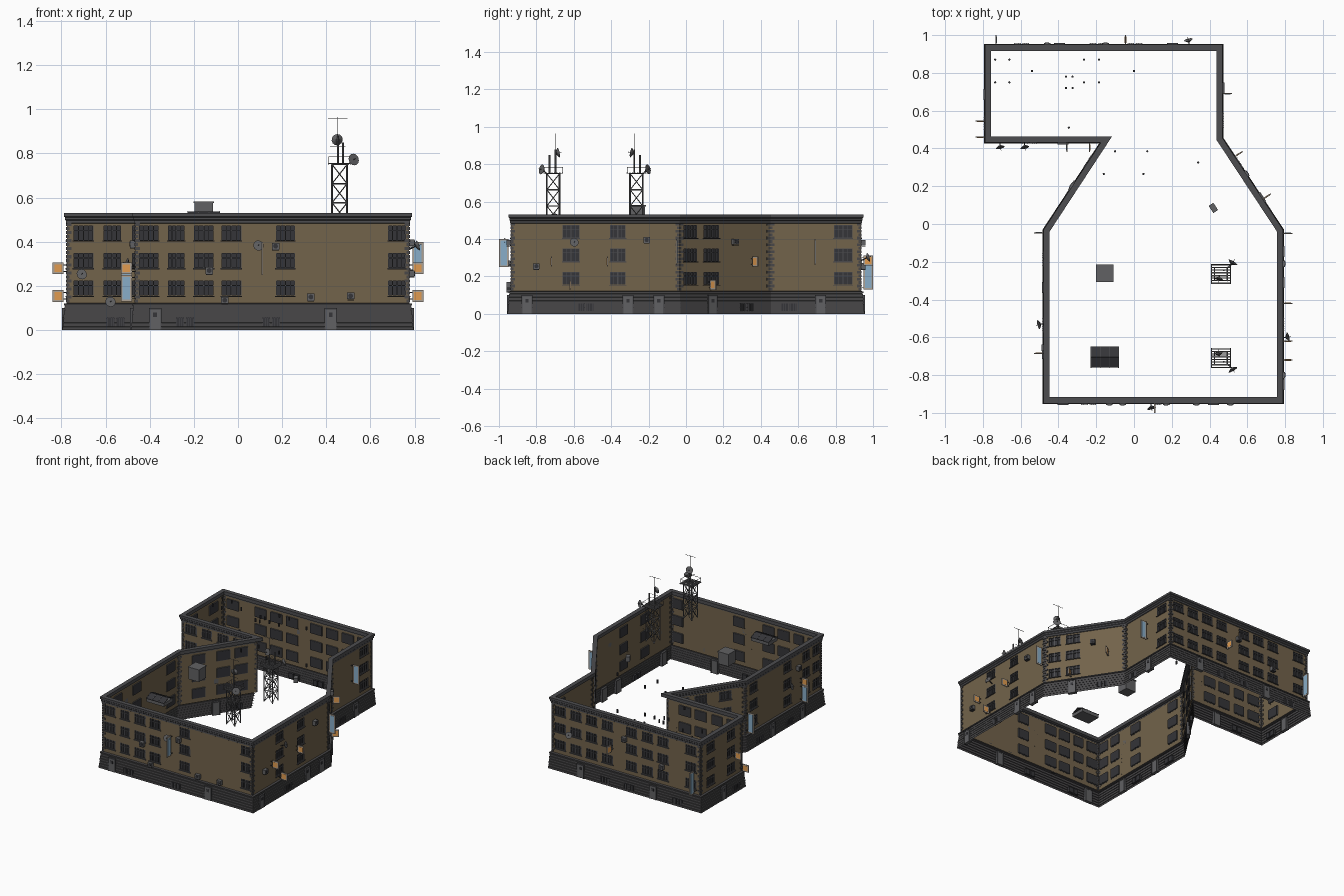
import bpy, bmesh, math
from mathutils import Vector, Matrix

if "Cube" in bpy.data.objects:
    bpy.data.objects.remove(bpy.data.objects["Cube"])

COL = {
    'brick': (0.17, 0.125, 0.07, 1), 'stone': (0.065, 0.063, 0.066, 1),
    'trim': (0.075, 0.075, 0.08, 1), 'dark': (0.035, 0.035, 0.04, 1),
    'metal': (0.12, 0.12, 0.125, 1), 'orange': (0.75, 0.33, 0.08, 1),
    'blue': (0.25, 0.42, 0.58, 1), 'tan': (0.42, 0.36, 0.3, 1)}
parts = {}


def bm_of(name, col):
    if name not in parts:
        parts[name] = (bmesh.new(), col)
    return parts[name][0]


def box(name, col, M, c, s, rot=None):
    T = M @ Matrix.Translation(c)
    if rot:
        T = T @ rot
    bmesh.ops.create_cube(bm_of(name, col), size=1, matrix=T @ Matrix.Diagonal((*s, 1)))


def rod(name, col, p, q, r, r2=None, n=6):
    p, q = Vector(p), Vector(q)
    d = q - p
    T = Matrix.Translation((p + q) / 2) @ d.to_track_quat('Z', 'Y').to_matrix().to_4x4()
    bmesh.ops.create_cone(bm_of(name, col), cap_ends=True, segments=n, radius1=r,
                          radius2=r if r2 is None else r2, depth=d.length, matrix=T)


def dish(name, c, d, r):
    c, d = Vector(c), Vector(d).normalized()
    rod(name, 'metal', c, c + d * r * .45, r * .35, r, 14)
    rod(name, 'metal', c, c + d * r * 1.1, .0015)


# footprint, counter-clockwise from the front left corner
P = [Vector(p) for p in ((-.465, -.935), (.775, -.935), (.775, -.035), (.455, .45), (.455, .935),
                         (-.775, .935), (-.775, .445), (-.15, .445), (-.465, -.035))]
N = len(P)


def normal(i):
    d = (P[(i + 1) % N] - P[i % N]).normalized()
    return Vector((d.y, -d.x))


def sweep(name, col, profile):
    # mitred moulding running round the footprint
    bm, rings = bm_of(name, col), []
    for i in range(N):
        a, b = normal(i - 1), normal(i)
        m = (a + b) / (1 + a.dot(b))
        rings.append([bm.verts.new((*(P[i] + m * o), z)) for o, z in profile])
    for i in range(N):
        r, s = rings[i], rings[(i + 1) % N]
        for k in range(len(profile) - 1):
            bm.faces.new((r[k], s[k], s[k + 1], r[k + 1]))


# coursed stone plinth with grooves
prof = []
for k in range(6):
    z, o = k * .0185, .019 - k * .0015
    prof += [(o, z), (o, z + .0145), (o - .004, z + .0155), (o - .004, z + .0185)]
sweep('stone_plinth', 'stone', prof + [(.014, .111), (.014, .119), (0, .122)])
sweep('cornice', 'trim', [(0, .482), (.005, .485), (.005, .497), (.009, .501), (.009, .511),
                          (.014, .515), (.014, .53), (-.018, .53), (-.018, .505), (0, .5)])

# wall frames: x along the wall, -y outwards
F, LEN = [], []
for i in range(N):
    d, n = (P[(i + 1) % N] - P[i]), normal(i)
    LEN.append(d.length)
    d.normalize()
    F.append(Matrix(((d.x, -n.x, 0, P[i].x), (d.y, -n.y, 0, P[i].y), (0, 0, 1, 0), (0, 0, 0, 1))))

ROWS = (.19, .315, .44)
WIN = [[(.06, .09), (.185, .075), (.31, .09), (.435, .09), (.68, .085), (1.185, .08)],
       [(.32, .09), (.57, .085)],
       [(.07, .085), (.204, .1)],
       [(.39, .1)],
       [(t, .09) for t in (.07, .2, .33, .46, .66, .79, .92, 1.15)],
       [(.12, .09), (.36, .09)],
       [(.075, .09), (.205, .08), (.34, .09), (.47, .09)],
       [(.12, .09), (.25, .09), (.43, .09)],
       [(.1, .09), (.5, .09), (.72, .08), (.84, .08)]]
DOORS = [[.09, .885], [.085, .625, .79], [.2], [.27], [.25, .85], [.25], [.4], [.3], [.3, .65]]
VENTS = [[.225, .615], [.4], [.42], [.1], [.45, .65, 1.05], [.4], [.22], [.15], [.15, .5]]
H = .068

for i in range(N):
    M, L = F[i], LEN[i]
    holes = [(t - w / 2, t + w / 2, z - H / 2, z + H / 2) for t, w in WIN[i] for z in ROWS]
    xs = sorted({0, L, *[h[0] for h in holes], *[h[1] for h in holes]})
    zs = sorted({.12, .49, *[h[2] for h in holes], *[h[3] for h in holes]})
    bm = bm_of('brick_walls', 'brick')
    for a, b in zip(xs, xs[1:]):
        for c, d in zip(zs, zs[1:]):
            x, z = (a + b) / 2, (c + d) / 2
            if any(h[0] < x < h[1] and h[2] < z < h[3] for h in holes):
                continue
            bm.faces.new([bm.verts.new(M @ Vector((u, 0, v))) for u, v in ((a, c), (b, c), (b, d), (a, d))])
    # windows: glass, frame, mullions, sill
    for a, b, c, d in holes:
        x, z, w = (a + b) / 2, (c + d) / 2, b - a
        box('window_glass', 'dark', M, (x, .008, z), (w, .001, H))
        for k in range(5):
            box('window_frames', 'trim', M, (a + w * k / 4, .004, z),
                (.003 if k % 2 else .006, .008, H))
        for v in (c, c + H * .68, d):
            box('window_frames', 'trim', M, (x, .004, v), (w, .008, .004))
        box('window_sills', 'stone', M, (x, -.003, c - .003), (w + .008, .008, .005))
    # corner stones alternate long and short
    for k in range(20):
        w = .022 if k % 2 else .012
        for x in (w / 2, L - w / 2):
            box('corner_stones', 'stone', M, (x, -.001, .131 + k * .0183), (w, .006, .014))
    # doors and basement windows
    for t in DOORS[i]:
        box('doors', 'metal', M, (t, -.009, .046), (.046, .024, .092))
        box('door_frames', 'trim', M, (t, -.009, .096), (.058, .028, .008))
        for s in (-1, 1):
            box('door_frames', 'trim', M, (t + s * .026, -.009, .048), (.006, .028, .096))
        box('door_windows', 'dark', M, (t, -.0215, .07), (.018, .003, .02))
    for t in VENTS[i]:
        for s in (-.022, .022):
            box('basement_windows', 'dark', M, (t + s, -.009, .036), (.036, .021, .04))
            for k in range(4):
                box('basement_bars', 'trim', M, (t + s - .015 + k * .01, -.0205, .036), (.002, .003, .04))


# hanging signs, fixed at right angles to the walls
def sign(i, t, z0, z1, col):
    M, z, h = F[i], (z0 + z1) / 2, z1 - z0
    box('sign_boards', 'tan' if col == 'orange' else 'metal', M, (t, -.04, z), (.006, .05, h))
    box('sign_panels_' + col, col, M, (t, -.04, z), (.008, .034, h - .018))
    for v in (z0 + .012, z1 - .012):
        box('sign_brackets', 'dark', M, (t, -.01, v), (.004, .024, .004))


for i, t, z in ((5, .39, .28), (5, .475, .155), (1, .515, .28), (1, .315, .155), (1, .215, .28),
                (2, .19, .155), (2, .46, .28), (4, .5, .285), (8, .65, .28), (6, .54, .28)):
    sign(i, t, z - .027, z + .027, 'orange')
for i, t, a, b in ((0, .575, .25, .4), (1, .885, .26, .4), (3, .24, .26, .4), (4, 1.185, .13, .3),
                   (8, .65, .13, .25), (8, .012, .14, .29), (6, .42, .26, .4)):
    sign(i, t, a, b, 'blue')

# air conditioners on the walls
for i, t, z in ((0, .635, .38), (0, .335, .27), (0, .405, .135), (0, .795, .15), (0, .975, .155),
                (1, .135, .255), (1, .725, .395), (2, .35, .385), (4, .605, .38), (4, .915, .255),
                (7, .3, .255), (8, .62, .39)):
    box('air_conditioners', 'metal', F[i], (t, -.012, z), (.034, .024, .03))
    rod('air_conditioner_fans', 'dark', F[i] @ Vector((t, -.023, z)), F[i] @ Vector((t, -.026, z)), .011, n=12)
    box('air_conditioner_brackets', 'dark', F[i], (t, -.012, z - .018), (.03, .024, .004))

# wall dishes
for i, t, z in ((0, .555, .38), (1, .335, .38), (6, .065, .25), (6, .195, .125), (8, .495, .3), (4, .165, .3)):
    c = F[i] @ Vector((t, -.03, z))
    rod('wall_dish_arms', 'dark', F[i] @ Vector((t, 0, z - .015)), c, .003)
    dish('wall_dishes', c, F[i].to_3x3() @ Vector((.25, -1, .3)), .024)

# lattice radio towers, the second mirrored
I4 = Matrix()
for cy, s in ((-.265, 1), (-.71, -1)):
    cx, h, z0, z1 = .46, .034, .49, .75
    cor = [(cx - h, cy - h), (cx + h, cy - h), (cx + h, cy + h), (cx - h, cy + h)]
    st = (z1 - z0) / 3
    for k in range(4):
        a, b = cor[k], cor[(k + 1) % 4]
        rod('tower_legs', 'metal', (*a, z0), (*a, z1), .0045, n=4)
        for j in range(3):
            u, v = z0 + j * st, z0 + (j + 1) * st
            rod('tower_braces', 'metal', (*a, u), (*b, v), .0025, n=4)
            rod('tower_braces', 'metal', (*b, u), (*a, v), .0025, n=4)
            rod('tower_braces', 'metal', (*a, v), (*b, v), .003, n=4)
    for k in range(8):
        box('tower_platform', 'metal', I4, (cx, cy - .049 + k * .014, z1 + .004), (.105, .006, .004))
    for x in (-.05, .05):
        box('tower_platform', 'metal', I4, (cx + x, cy, z1 + .002), (.005, .105, .005))
        for y in (-.05, .05):
            rod('tower_railing', 'metal', (cx + x, cy + y, z1), (cx + x, cy + y, z1 + .035), .0015)
        rod('tower_railing', 'metal', (cx + x, cy - .05, z1 + .035), (cx + x, cy + .05, z1 + .035), .0015)
        rod('tower_railing', 'metal', (cx - .05, cy + x, z1 + .035), (cx + .05, cy + x, z1 + .035), .0015)
    m = (cx - .008, cy - s * .012)
    rod('tower_mast', 'metal', (*m, z1), (*m, .88), .005)
    rod('tower_mast', 'metal', (*m, .88), (*m, .965), .0015)
    for z, w in ((.96, .045), (.83, .035)):
        rod('tower_aerials', 'metal', (m[0] - w, m[1], z), (m[0] + w, m[1], z), .0015)
    rod('tower_aerials', 'metal', (cx + .015, cy + s * .02, z1), (cx + .015, cy + s * .02, .85), .005)
    dish('tower_dishes', (m[0], m[1] - s * .005, .86), (-.25, -s, .2), .026)
    dish('tower_dishes', (.518, cy + s * .052, .77), (.6, s, .25), .027)
    rod('tower_dish_arms', 'metal', (cx + .034, cy + s * .034, .745), (.518, cy + s * .052, .77), .003)

# rooftop hut, gabled skylight, small unit and pipe stubs
box('roof_hut', 'metal', I4, (-.155, -.26, .533), (.084, .084, .086))
box('roof_hut_lid', 'metal', I4, (-.155, -.26, .579), (.092, .092, .008))
box('skylight_base', 'metal', I4, (-.155, -.705, .5), (.145, .105, .025))
for s in (-1, 1):
    R = Matrix.Rotation(-s * .4, 4, 'X')
    S = Matrix.Translation((-.155, -.705 + s * .0275, .523)) @ R
    box('skylight_glass', 'dark', S, (0, 0, 0), (.148, .059, .004))
    for k in range(4):
        box('skylight_bars', 'trim', S, (-.0725 + k * .0483, 0, .002), (.004, .06, .004))
box('roof_unit', 'metal', I4, (.42, .085, .505), (.03, .045, .035), Matrix.Rotation(.58, 4, 'Z'))
stubs = [(x, y) for x in (-.735, -.66, -.265, -.185) for y in (.75, .87)]
stubs += [(x, y) for x in (-.36, -.325) for y in (.72, .78)]
stubs += [(-.54, .81), (0, .81), (-.345, .51), (-.1, .385), (.07, .385), (-.16, .265), (.05, .265), (.34, .325)]
for x, y in stubs:
    rod('roof_pipe_stubs', 'dark', (x, y, .485), (x, y, .51), .006, n=8)

# turn each collected part into an object
mats = {}
for k, c in COL.items():
    mats[k] = bpy.data.materials.new(k)
    mats[k].diffuse_color = c
for name, (bm, col) in parts.items():
    me = bpy.data.meshes.new(name)
    bm.to_mesh(me)
    bm.free()
    me.materials.append(mats[col])
    bpy.context.collection.objects.link(bpy.data.objects.new(name, me))

for m in bpy.data.materials:
    if m.users and not m.is_grease_pencil:
        m.use_nodes = True
        m.node_tree.nodes["Principled BSDF"].inputs["Base Color"].default_value = m.diffuse_color
